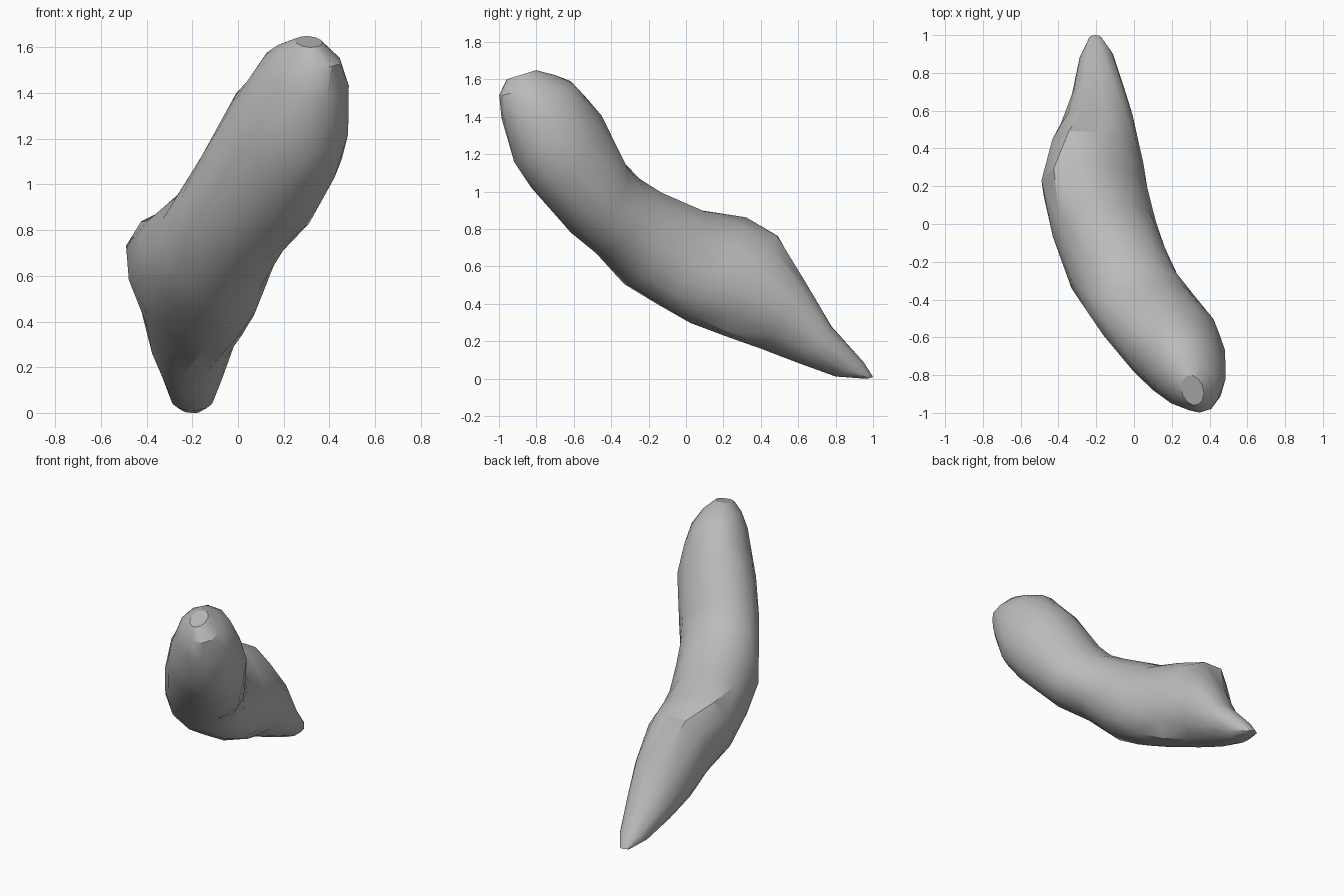
import bpy, bmesh, math
from mathutils import Vector

cube = bpy.data.objects.get("Cube")
if cube:
    bpy.data.objects.remove(cube, do_unlink=True)

SIDES = 12

# Sections from tail to head:
# x_min, x_max, upper (y, z), lower (y, z), twist, ridge
sections = [
    (-.24, -.17, (1, .01), (.96, 0), 0, 0),
    (-.29, -.11, (.95, .09), (.80, .01), .1, 0),
    (-.33, -.05, (.78, .28), (.60, .08), .25, .05),
    (-.38, .00, (.64, .51), (.40, .16), .2, .1),
    (-.43, .05, (.48, .75), (.20, .23), -.1, .16),
    (-.485, .08, (.32, .845), (.02, .30), -.25, .08),
    (-.43, .115, (.10, .90), (-.15, .39), -.2, 0),
    (-.34, .17, (-.15, 1.01), (-.31, .49), 0, 0),
    (-.25, .23, (-.25, 1.07), (-.48, .67), -.05, 0),
    (-.17, .32, (-.32, 1.15), (-.64, .80), -.12, 0),
    (-.04, .455, (-.45, 1.41), (-.83, 1.02), -.15, 0),
    (.03, .49, (-.53, 1.50), (-.93, 1.17), -.15, 0),
    (.10, .485, (-.60, 1.58), (-.99, 1.39), -.2, 0),
    (.17, .45, (-.70, 1.62), (-1, 1.52), -.3, 0),
    (.25, .37, (-.80, 1.65), (-.96, 1.60), -.2, 0),
]

# Grey body material
mat = bpy.data.materials.new("stone grey")
mat.use_nodes = True
grey = (.5, .5, .5, 1)
mat.diffuse_color = grey
mat.node_tree.nodes["Principled BSDF"].inputs["Base Color"].default_value = grey

# Section centres give the spine; each ring lies square to it
centres = [Vector(((a + b) / 2, (u[0] + l[0]) / 2, (u[1] + l[1]) / 2))
           for a, b, u, l, *_ in sections]
last = len(sections) - 1
bm = bmesh.new()
rings = []
for i, (a, b, u, l, twist, ridge) in enumerate(sections):
    along = centres[min(i + 1, last)] - centres[max(i - 1, 0)]
    up = Vector((0, u[0] - l[0], u[1] - l[1])) / 2
    side = along.cross(up)
    side *= (b - a) / 2 / side.x
    ring = []
    for k in range(SIDES):
        t = math.tau * (k + (i % 2) / 2) / SIDES
        p = centres[i] + side * math.cos(t) + up * math.sin(t + twist)
        # Upper right corner swells into the ridge
        p += (up - side) * ridge * max(0, math.cos(t - math.pi * 3 / 4)) ** 3
        p.z = max(p.z, 0)
        ring.append(bm.verts.new(p))
    rings.append(ring)

# Skin of staggered triangles between neighbouring rings
for i in range(last):
    r, s = rings[i], rings[i + 1]
    for k in range(SIDES):
        n = (k + 1) % SIDES
        if i % 2 == 0:
            bm.faces.new((r[k], r[n], s[k]))
            bm.faces.new((r[n], s[n], s[k]))
        else:
            bm.faces.new((r[k], s[n], s[k]))
            bm.faces.new((r[k], r[n], s[n]))

# Blunt ends
bm.faces.new(rings[0])
bm.faces.new(rings[-1])
bmesh.ops.recalc_face_normals(bm, faces=bm.faces)

mesh = bpy.data.meshes.new("curved_body")
bm.to_mesh(mesh)
bm.free()
mesh.materials.append(mat)
body = bpy.data.objects.new("curved_body", mesh)
bpy.context.collection.objects.link(body)

# Soft shading with the harder facets kept crisp
for o in bpy.context.selected_objects:
    o.select_set(False)
body.select_set(True)
bpy.context.view_layer.objects.active = body
bpy.ops.object.shade_smooth_by_angle(angle=math.radians(25))
